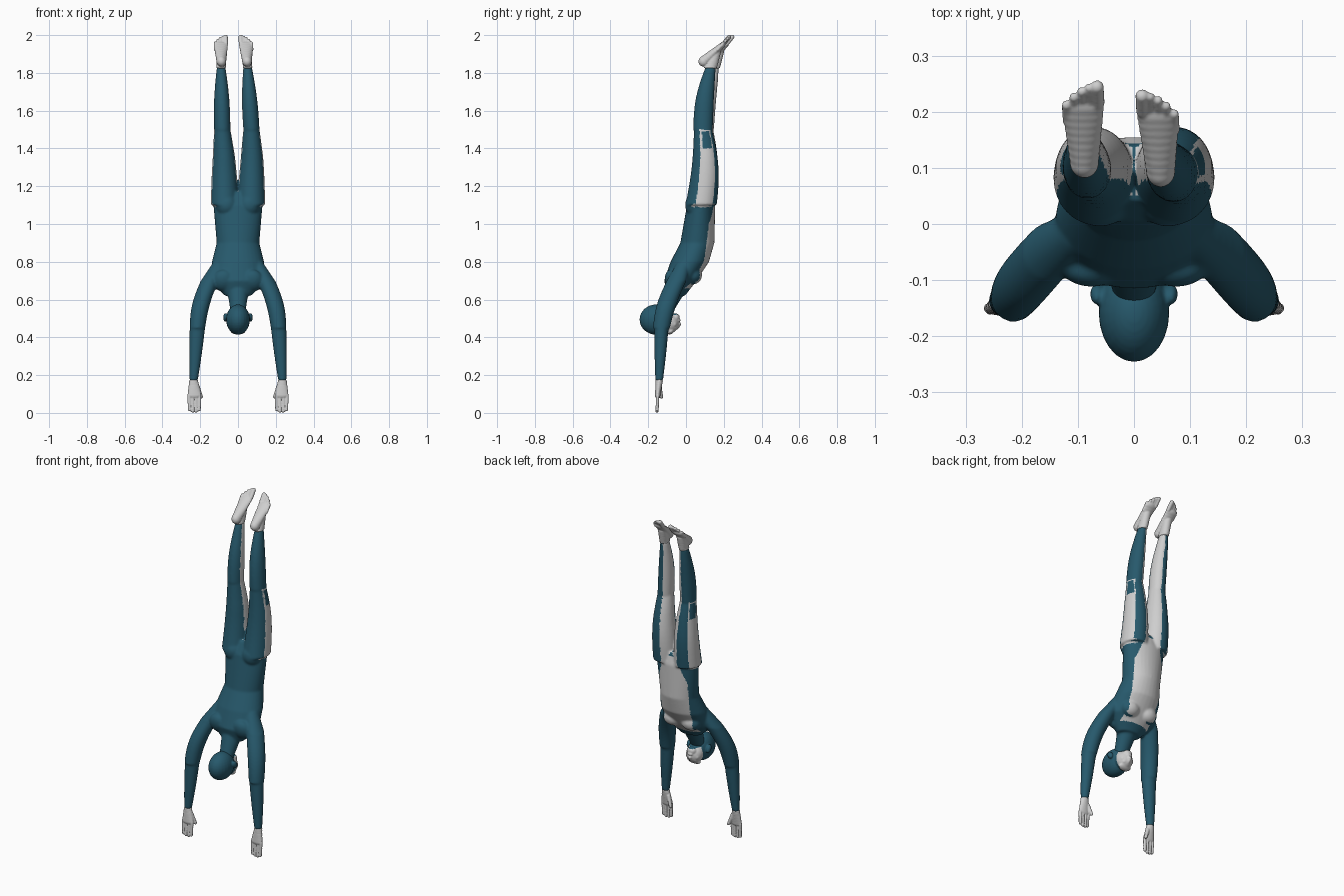
import bpy, bmesh, math
from mathutils import Vector, Matrix

cube = bpy.data.objects.get("Cube")
if cube:
    bpy.data.objects.remove(cube, do_unlink=True)


def material(name, rgb):
    result = bpy.data.materials.new(name)
    result.use_nodes = True
    result.diffuse_color = (*rgb, 1)
    shader = result.node_tree.nodes["Principled BSDF"]
    shader.inputs["Base Color"].default_value = (*rgb, 1)
    return result


TEAL = material("teal suit", (.02, .1, .15))
GREY = material("pale grey", (.62, .62, .62))


def midline(z):
    # the legs lean a little to one side above the knees
    return -.04 * max(0, z - 1.35)


def pose(co):
    # lean both legs and let the right foot trail
    trail = .04 * min(.4, max(0, co.z - 1.35)) if co.x < 0 else 0
    return co + Vector((midline(co.z), trail, 0))


def mirrored(point, side):
    return Vector((point[0] * side, point[1], point[2]))


def loft(bm, sections, segments=32):
    # level elliptical rings, each a centre with half width and half depth
    rings = []
    for centre, width, depth in sections:
        ring = []
        for i in range(segments):
            angle = math.tau * i / segments
            offset = Vector((width * math.cos(angle), depth * math.sin(angle), 0))
            ring.append(bm.verts.new(centre + offset))
        rings.append(ring)
    for lower, upper in zip(rings, rings[1:]):
        for i in range(segments):
            j = (i + 1) % segments
            bm.faces.new((lower[i], lower[j], upper[j], upper[i]))
    bm.faces.new(rings[0])
    bm.faces.new(rings[-1])


def limb(bm, start, end, thick, thin, muscle=0, depth=1, bow=(0, 0, 0), steps=12):
    # tapering limb that swells and bows between two joints
    sections = []
    for i in range(steps + 1):
        t = i / steps
        swell = math.sin(math.pi * t)
        radius = thick + (thin - thick) * t + muscle * swell
        centre = start.lerp(end, t) + Vector(bow) * swell
        sections.append((centre, radius, radius * depth))
    loft(bm, sections)


def blob(bm, centre, radii, tilt=0):
    place = Matrix.Translation(centre) @ Matrix.Rotation(tilt, 4, 'X')
    place = place @ Matrix.Diagonal((*radii, 1))
    bmesh.ops.create_uvsphere(bm, u_segments=24, v_segments=16, radius=1, matrix=place)


def chain(bm, start, end, radii, end_radii, tilt=0, steps=8):
    # rounded form swept from one ellipsoid to another
    for i in range(steps + 1):
        t = i / steps
        blob(bm, start.lerp(end, t), Vector(radii).lerp(Vector(end_radii), t), tilt)


def finish(bm, name, voxel, smoothing, is_grey):
    # fuse the overlapping forms, soften them and colour faces by rule
    bmesh.ops.recalc_face_normals(bm, faces=bm.faces)
    for vert in bm.verts:
        vert.co = pose(vert.co)
    mesh = bpy.data.meshes.new(name)
    bm.to_mesh(mesh)
    bm.free()
    part = bpy.data.objects.new(name, mesh)
    bpy.context.collection.objects.link(part)
    fuse = part.modifiers.new("fuse", 'REMESH')
    fuse.mode = 'VOXEL'
    fuse.voxel_size = voxel
    soften = part.modifiers.new("soften", 'SMOOTH')
    soften.iterations = smoothing
    graph = bpy.context.evaluated_depsgraph_get()
    fused = bpy.data.meshes.new_from_object(part.evaluated_get(graph))
    part.modifiers.clear()
    part.data = fused
    fused.materials.clear()
    fused.materials.append(TEAL)
    fused.materials.append(GREY)
    for face in fused.polygons:
        face.material_index = int(is_grey(face.center, face.normal))
        face.use_smooth = True


def suit_panel(p, normal):
    # chest and belly panel, narrowing at the hips
    half_width = .095 - .35 * max(0, p.z - 1)
    if .66 < p.z < 1.15 and normal.y > .3 and abs(p.x) < half_width:
        return True
    outward = normal.x if p.x > midline(p.z) else -normal.x
    # inner leg panel
    if p.z > 1.13 and outward < -.25 and normal.y > -.3:
        return True
    # outer thigh panel, ending in a thin loop beside the knee
    if 1.09 < p.z < 1.5 and outward > .3 and -.35 < normal.y < .7:
        return p.z < 1.4 or p.z > 1.49 or not -.15 < normal.y < .6
    return False


def face_area(p, normal):
    return p.y > -.1 + abs(p.x) * .2 and p.z < .52 and abs(p.x) < .05


def all_grey(p, normal):
    return True


# suited body: torso and neck
body = bmesh.new()
loft(body, [(Vector((0, y, z)), width, depth) for z, y, width, depth in (
    (.62, -.05, .07, .045), (.7, -.03, .147, .086), (.8, .02, .138, .102),
    (.9, .06, .113, .09), (1.1, .08, .13, .075), (1.17, .09, .07, .05))])
limb(body, Vector((0, -.045, .67)), Vector((0, -.12, .51)), .06, .036)

for side in (1, -1):
    # joints of one side
    rib = mirrored((.1, -.01, .8), side)
    shoulder = mirrored((.15, -.05, .7), side)
    elbow = mirrored((.215, -.13, .45), side)
    wrist = mirrored((.235, -.142, .17), side)
    hip = mirrored((.07, .08, 1.1), side)
    knee = mirrored((.077, .09, 1.5), side)
    ankle = mirrored((.07, .13, 1.83), side)

    # arm and leg
    limb(body, rib, shoulder, .03, .046, depth=1.15)
    limb(body, shoulder, elbow, .047, .041, .003, 1.1, (.013 * side, -.012, 0))
    limb(body, elbow, wrist, .041, .022, .002, .92)
    limb(body, hip, knee, .074, .043, .005, 1.12, (0, .016, 0))
    limb(body, knee, ankle, .043, .023, .007, 1.2, (0, -.01, 0))
    blob(body, elbow, (.041, .04, .04))
    blob(body, knee, (.043, .05, .05))

    # chest muscle, shoulder blade and buttock
    blob(body, mirrored((.06, .035, .73), side), (.06, .05, .05), .5)
    blob(body, mirrored((.075, -.07, .7), side), (.06, .04, .06), .3)
    blob(body, mirrored((.06, .055, 1.1), side), (.06, .06, .065))

    # hand: palm, fingers and thumb
    hand = bmesh.new()
    knuckles = mirrored((.231, -.15, .095), side)
    chain(hand, wrist, knuckles, (.024, .02, .01), (.037, .014, .02))
    finger = (.009, .009, .009)
    for i in range(4):
        spread = i - 1.5
        base = mirrored((.231 + .019 * spread, -.15, .09), side)
        tip = mirrored((.231 + .017 * spread, -.153, .003 + .007 * (abs(spread) + .5)), side)
        chain(hand, base, tip, finger, finger)
    thumb_base = mirrored((.215, -.14, .14), side)
    thumb_tip = mirrored((.194, -.13, .085), side)
    chain(hand, thumb_base, thumb_tip, (.012, .012, .012), finger)

    # foot: ankle, heel to ball, and toes
    foot = bmesh.new()
    slope = math.radians(42)
    heel = mirrored((.068, .095, 1.862), side)
    instep = mirrored((.068, .16, 1.91), side)
    ball = mirrored((.067, .19, 1.945), side)
    chain(foot, ankle, instep, (.026, .036, .01), (.025, .025, .025))
    chain(foot, heel, ball, (.026, .03, .028), (.038, .025, .015), slope)
    for i in range(5):
        size = .0085 if i else .012
        back = .002 * i * i
        base = mirrored((.04 + .014 * i, .2 - back, 1.955 - back), side)
        tip = base + Vector((0, .028, .035))
        chain(foot, base, tip, (size, size, size), (size, size, size))

    label = "left" if side > 0 else "right"
    finish(hand, label + "_hand", .0035, 2, all_grey)
    finish(foot, label + "_foot", .0035, 2, all_grey)

finish(body, "suited_body", .006, 7, suit_panel)

# head: hooded skull, jaw, chin, brow, nose and lips
head = bmesh.new()
blob(head, (0, -.158, .494), (.063, .088, .08))
blob(head, (0, -.09, .478), (.05, .052, .056), .6)
blob(head, (0, -.055, .505), (.028, .022, .022))
blob(head, (0, -.08, .432), (.04, .022, .014), .6)
blob(head, (0, -.045, .46), (.009, .013, .022), -.6)
blob(head, (0, -.036, .47), (.012, .011, .009))
blob(head, (0, -.037, .49), (.018, .009, .008))
for side in (1, -1):
    # ear, eyelid and cheek
    blob(head, mirrored((.066, -.125, .505), side), (.012, .016, .025), .5)
    blob(head, mirrored((.02, -.058, .45), side), (.012, .01, .009))
    blob(head, mirrored((.03, -.065, .47), side), (.014, .016, .016))
finish(head, "head", .0045, 3, face_area)
